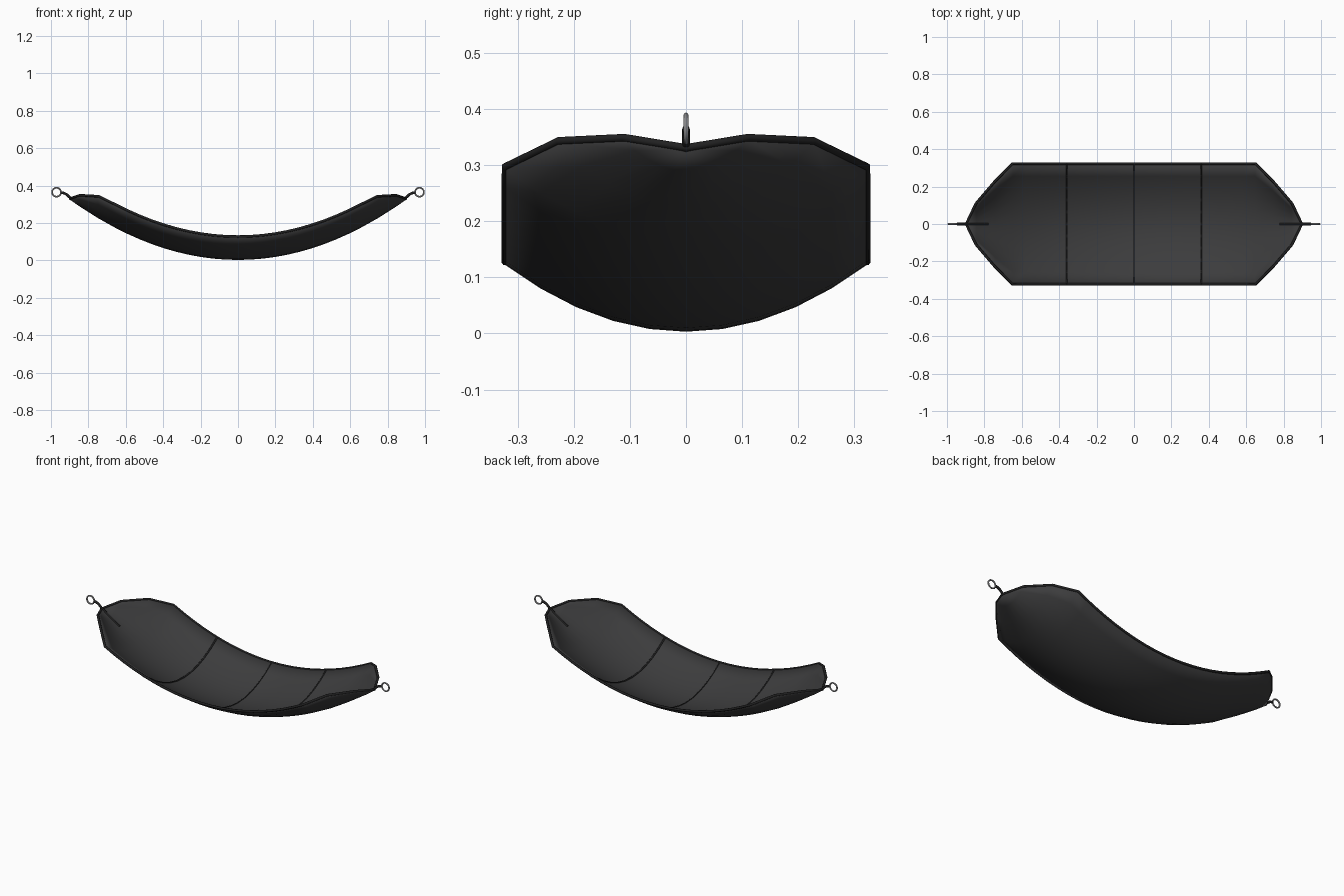
import bpy, bmesh, math

if "Cube" in bpy.data.objects:
    bpy.data.objects.remove(bpy.data.objects["Cube"])

def material(name, v):
    m = bpy.data.materials.new(name)
    m.diffuse_color = (v, v, v * 1.03, 1)
    m.use_nodes = True
    m.node_tree.nodes["Principled BSDF"].inputs["Base Color"].default_value = m.diffuse_color
    return m

FABRIC = material("dark_fabric", 0.045)
TRIM = material("black_trim", 0.015)
METAL = material("grey_metal", 0.4)

# Stations along x: position, half width, lift of the side edge
N = 20
middle = [(-0.65 + 1.3 * i / N, 0.322, 0.12) for i in range(N + 1)]
end = [(0.745, 0.227, 0.113), (0.845, 0.11, 0.055), (0.898, 0.0, 0.0)]
stations = [(-x, w, l) for x, w, l in reversed(end)] + middle + end
ROWS = 10

def point(st, t):
    x, w, l = st
    return (x, w * t, 0.008 + 0.4 * x * x + l * t * t)

def tube(name, pts, radius, mat, cyclic=False):
    cu = bpy.data.curves.new(name, 'CURVE')
    cu.dimensions = '3D'
    cu.bevel_depth = radius
    cu.bevel_resolution = 2
    cu.use_fill_caps = True
    sp = cu.splines.new('POLY')
    sp.points.add(len(pts) - 1)
    for p, co in zip(sp.points, pts):
        p.co = (*co, 1)
    sp.use_cyclic_u = cyclic
    ob = bpy.data.objects.new(name, cu)
    bpy.context.collection.objects.link(ob)
    cu.materials.append(mat)
    return ob

# Curved fabric sheet, tapering to a point at both ends
bm = bmesh.new()
grid = [[bm.verts.new(point(s, -1 + 2 * j / ROWS)) for j in range(ROWS + 1)] for s in stations]
for a, b in zip(grid, grid[1:]):
    for j in range(ROWS):
        bm.faces.new((a[j], b[j], b[j + 1], a[j + 1]))
bmesh.ops.remove_doubles(bm, verts=bm.verts, dist=0.0005)
me = bpy.data.meshes.new("fabric_sheet")
bm.to_mesh(me)
bm.free()
me.shade_smooth()
sheet = bpy.data.objects.new("fabric_sheet", me)
bpy.context.collection.objects.link(sheet)
me.materials.append(FABRIC)
sol = sheet.modifiers.new("thickness", 'SOLIDIFY')
sol.thickness = 0.01
sol.offset = 0

# Rolled hem around the whole outline
hem = [point(s, 1) for s in stations] + [point(s, -1) for s in reversed(stations[1:-1])]
tube("edge_hem", hem, 0.007, TRIM, True)

# Cross seams on the upper face
for name, x, r in (("seam_left", -0.36, 0.005), ("seam_centre", 0, 0.003), ("seam_right", 0.36, 0.005)):
    pts = [point((x, 0.322, 0.12), -1 + 2 * j / ROWS) for j in range(ROWS + 1)]
    tube(name, [(px, y, z + 0.005) for px, y, z in pts], r, TRIM)

# Hanging cord and metal ring at each end
for side, s in (("left", -1), ("right", 1)):
    path = [(0.78, 0.256), (0.84, 0.295), (0.895, 0.333), (0.915, 0.352), (0.93, 0.36), (0.947, 0.364)]
    tube("cord_" + side, [(s * x, 0, z) for x, z in path], 0.007, TRIM)
    bpy.ops.mesh.primitive_torus_add(location=(s * 0.97, 0, 0.365), rotation=(math.pi / 2, 0, 0),
                                     major_radius=0.024, minor_radius=0.0045,
                                     major_segments=16, minor_segments=8)
    ring = bpy.context.object
    ring.name = "ring_" + side
    ring.data.materials.append(METAL)
    bpy.ops.object.shade_smooth_by_angle()
